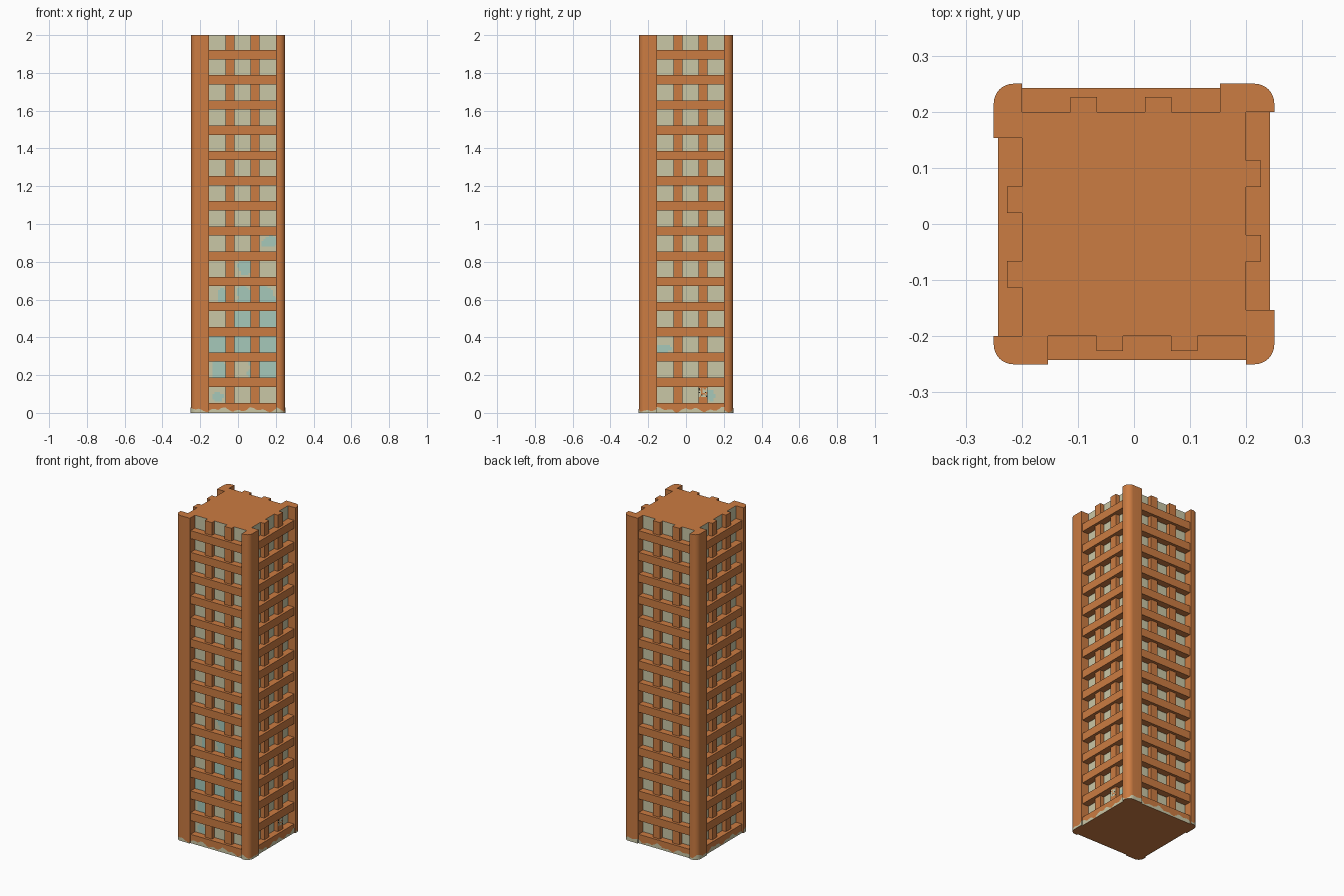
import bpy, bmesh, math, random
from mathutils import Matrix

if "Cube" in bpy.data.objects:
    bpy.data.objects.remove(bpy.data.objects["Cube"])

random.seed(4)


def material(name, rgb):
    m = bpy.data.materials.new(name)
    m.diffuse_color = (*rgb, 1)
    m.use_nodes = True
    m.node_tree.nodes["Principled BSDF"].inputs["Base Color"].default_value = m.diffuse_color
    return m


WOOD = material("orange wood", (0.60, 0.20, 0.054))
PANEL = material("beige plaster", (0.59, 0.57, 0.38))
TEAL = material("pale teal stain", (0.38, 0.58, 0.49))
DARK = material("dark speck", (0.02, 0.02, 0.015))


def finish(bm, name, mats):
    me = bpy.data.meshes.new(name)
    bm.to_mesh(me)
    bm.free()
    for m in mats:
        me.materials.append(m)
    ob = bpy.data.objects.new(name, me)
    bpy.context.collection.objects.link(ob)
    return ob


def box(bm, lo, hi):
    vs = bmesh.ops.create_cube(bm, size=1)["verts"]
    for v in vs:
        for i in range(3):
            v.co[i] = lo[i] if v.co[i] < 0 else hi[i]


def quad(bm, pts, mat=0):
    f = bm.faces.new([bm.verts.new(p) for p in pts])
    f.material_index = mat


SIDES = ("front", "right", "back", "left")
H = 2.0

# Core: beige walls, wooden top and bottom
bm = bmesh.new()
box(bm, (-0.2, -0.2, 0), (0.2, 0.2, H))
bm.normal_update()
for f in bm.faces:
    f.material_index = 0 if abs(f.normal.z) > 0.5 else 1
finish(bm, "core", [WOOD, PANEL])

# Rounded corner outline of one post
R = 0.035
arc = [(-0.25 + R - R * math.cos(a), -0.25 + R - R * math.sin(a))
       for a in (math.pi / 2 * i / 8 for i in range(9))]
post_outline = [(-0.25, -0.2)] + arc + [(-0.153, -0.25), (-0.153, -0.2)]


def chip_height(s, k):
    h = 0.017 + 0.008 * math.sin(38 * s + 1.9 * k) + 0.006 * math.sin(91 * s + k)
    return max(0.003, h + random.uniform(-0.002, 0.002))


for k, side in enumerate(SIDES):
    turn = Matrix.Rotation(k * math.pi / 2, 4, 'Z')

    # Corner post
    bm = bmesh.new()
    base = bm.faces.new([bm.verts.new((x, y, 0)) for x, y in post_outline])
    ext = bmesh.ops.extrude_face_region(bm, geom=[base])["geom"]
    for v in ext:
        if isinstance(v, bmesh.types.BMVert):
            v.co.z = H
    bmesh.ops.recalc_face_normals(bm, faces=bm.faces)
    for f in bm.faces:
        f.smooth = True
    for e in bm.edges:
        e.smooth = e.calc_face_angle(0) < math.radians(30)
    bm.transform(turn)
    finish(bm, side + "_corner_post", [WOOD])

    # Upright lattice bars
    bm = bmesh.new()
    for x in (-0.067, 0.066):
        box(bm, (x, -0.226, 0), (x + 0.0475, -0.2, H))
    bm.transform(turn)
    finish(bm, side + "_upright_bars", [WOOD])

    # Horizontal lattice rails
    bm = bmesh.new()
    for i in range(15):
        z = 0.029 + i * 0.1334
        box(bm, (-0.153, -0.242, max(0, z - 0.0245) if i else 0), (0.2, -0.2, z + 0.0245))
    bm.transform(turn)
    finish(bm, side + "_rails", [WOOD])

    # Worn strip along the foot of the post and bottom rail
    o = 0.0012
    bm = bmesh.new()
    line = [(-0.25 - o, -0.2), (-0.25 - o, -0.208)]
    line += [(x - o * (1 - i / 8), y - o * i / 8) for i, (x, y) in enumerate(arc)]
    line += [(-0.215 + 0.062 * i / 8, -0.25 - o) for i in range(1, 9)]
    line += [(-0.153 + 0.353 * i / 44, -0.242 - o) for i in range(45)]
    s, prev = 0.0, chip_height(0, k)
    for a, b in zip(line, line[1:]):
        s += math.dist(a, b)
        h = chip_height(s, k)
        quad(bm, [(*a, 0), (*b, 0), (*b, h), (*a, prev)])
        prev = h
    bm.transform(turn)
    finish(bm, side + "_worn_foot", [PANEL])

# Teal stains on the core: (centre along wall, height, half width, half height)
stains = {
    "front": [(0.03, 0.36, 0.24, 0.08), (0.10, 0.52, 0.14, 0.17), (0.14, 0.25, 0.10, 0.09),
              (-0.10, 0.21, 0.05, 0.06), (0.03, 0.77, 0.04, 0.05), (0.16, 0.90, 0.04, 0.03),
              (-0.08, 0.60, 0.03, 0.05), (-0.11, 0.08, 0.03, 0.025)],
    "right": [(-0.12, 0.335, 0.045, 0.025), (0.13, 0.09, 0.02, 0.03)],
}
C = 0.01
for k, side in enumerate(("front", "right")):
    bm = bmesh.new()
    for i in range(36):
        for j in range(5, 96):
            x, z = -0.155 + i * C, j * C
            wob = 1 + 0.25 * math.sin(55 * x + 31 * z) + 0.12 * math.sin(90 * z - 70 * x)
            if any(((x - a) / w) ** 2 + ((z - b) / h) ** 2 < wob for a, b, w, h in stains[side]):
                x2 = min(x + C, 0.2)
                quad(bm, [(x, -0.201, z), (x2, -0.201, z), (x2, -0.201, z + C), (x, -0.201, z + C)])
    bm.transform(Matrix.Rotation(k * math.pi / 2, 4, 'Z'))
    finish(bm, side + "_stains", [TEAL])

# Small speckled scuff on one right-hand bar
bm = bmesh.new()
for i in range(7):
    for j in range(7):
        y, z, c = 0.067 + i * 0.0065, 0.085 + j * 0.0065, 0.0065
        if random.random() < 0.8:
            quad(bm, [(0.2268, y, z), (0.2268, y + c, z), (0.2268, y + c, z + c), (0.2268, y, z + c)],
                 1 if random.random() < 0.25 else 0)
finish(bm, "right_scuff", [PANEL, DARK])
